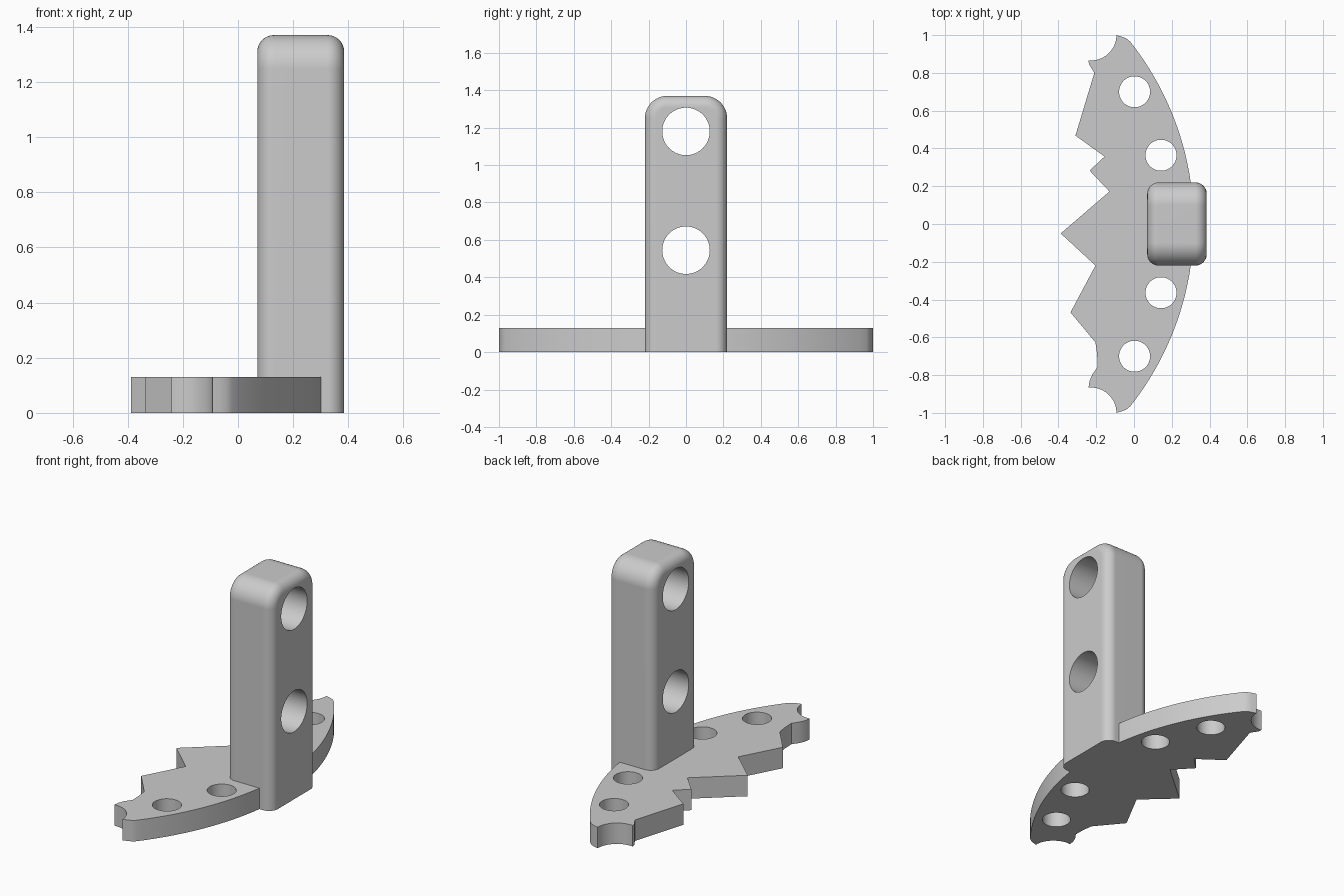
import bpy, bmesh
from math import sin, cos, pi, radians, asin, atan2
from mathutils import Vector

cube = bpy.data.objects.get("Cube")
if cube:
    bpy.data.objects.remove(cube, do_unlink=True)

grey = bpy.data.materials.new("light_grey")
grey.use_nodes = True
grey.diffuse_color = (0.6, 0.6, 0.6, 1)
grey.node_tree.nodes["Principled BSDF"].inputs["Base Color"].default_value = (0.6, 0.6, 0.6, 1)


def arc(cx, cy, r, a0, a1, n):
    """Points on an arc, angles in radians."""
    return [(cx + r * cos(a0 + (a1 - a0) * i / n),
             cy + r * sin(a0 + (a1 - a0) * i / n)) for i in range(n + 1)]


def prism(points, depth):
    """Bmesh prism: 3D outline pushed along a depth vector."""
    bm = bmesh.new()
    face = bm.faces.new([bm.verts.new(p) for p in points])
    moved = bmesh.ops.extrude_face_region(bm, geom=[face])["geom"]
    bmesh.ops.translate(bm, vec=depth, verts=[v for v in moved if isinstance(v, bmesh.types.BMVert)])
    bmesh.ops.recalc_face_normals(bm, faces=bm.faces)
    return bm


def make_object(name, bm):
    mesh = bpy.data.meshes.new(name)
    bm.to_mesh(mesh)
    bm.free()
    mesh.materials.append(grey)
    obj = bpy.data.objects.new(name, mesh)
    bpy.context.collection.objects.link(obj)
    return obj


def drill(obj, centre, radius, rotation=(0, 0, 0)):
    """Cut a round through hole."""
    bpy.ops.mesh.primitive_cylinder_add(vertices=64, radius=radius, depth=1,
                                        location=centre, rotation=rotation)
    cutter = bpy.context.object
    cutter.hide_render = True
    mod = obj.modifiers.new("hole", 'BOOLEAN')
    mod.operation = 'DIFFERENCE'
    mod.solver = 'EXACT'
    mod.object = cutter
    bpy.context.view_layer.objects.active = obj
    bpy.ops.object.modifier_apply(modifier=mod.name)
    bpy.data.objects.remove(cutter, do_unlink=True)


def finish(obj):
    bpy.ops.object.select_all(action='DESELECT')
    obj.select_set(True)
    bpy.context.view_layer.objects.active = obj
    bpy.ops.object.shade_smooth_by_angle(angle=radians(25))
    mod = obj.modifiers.new("flat_face_normals", 'WEIGHTED_NORMAL')
    mod.keep_sharp = True


# Base plate: curved outer edge, scooped tips and a jagged inner edge
outer_r, outer_x = 1.555, -1.239
sweep = asin(0.966 / outer_r)
outline = arc(outer_x, 0, outer_r, -sweep, sweep, 48)
outline += [(-0.04, 0.982), (-0.065, 0.992)]
outline += arc(-0.227, 1.0, 0.134, 0, -radians(96), 14)
outline += [(-0.238, 0.845), (-0.225, 0.825), (-0.21, 0.80)]
outline += [(-0.31, 0.468), (-0.156, 0.357), (-0.235, 0.283), (-0.13, 0.172),
            (-0.388, -0.05), (-0.204, -0.22), (-0.336, -0.468), (-0.204, -0.627)]
outline += [(-0.195, -0.69), (-0.193, -0.757), (-0.22, -0.795), (-0.235, -0.83)]
outline += arc(-0.227, -1.0, 0.134, radians(96), 0, 14)
outline += [(-0.065, -0.992), (-0.04, -0.982)]
plate = make_object("base_plate", prism([(x, y, 0) for x, y in outline], Vector((0, 0, 0.13))))
for side in (1, -1):
    drill(plate, (0.003, 0.70 * side, 0), 0.082)
    drill(plate, (0.143, 0.364 * side, 0), 0.082)
finish(plate)

# Upright post: arched-corner profile with rounded front and back rims
back, front, half, top, r = 0.07, 0.385, 0.22, 1.37, 0.12
profile = [(-half, 0), (half, 0)]
profile += arc(half - r, top - r, r, 0, pi / 2, 12)
profile += arc(r - half, top - r, r, pi / 2, pi, 12)
bm = prism([(back, y, z) for y, z in profile], Vector((front - back, 0, 0)))
rims = [e for e in bm.edges
        if abs(e.verts[0].co.x - e.verts[1].co.x) < 1e-4
        and max(v.co.z for v in e.verts) > 0.01]
bmesh.ops.bevel(bm, geom=rims, offset=0.06, offset_type='OFFSET', segments=8,
                profile=0.5, affect='EDGES', clamp_overlap=False)
post = make_object("upright_post", bm)
for height in (0.545, 1.18):
    drill(post, (0.22, 0, height), 0.127, (0, pi / 2, 0))
finish(post)
